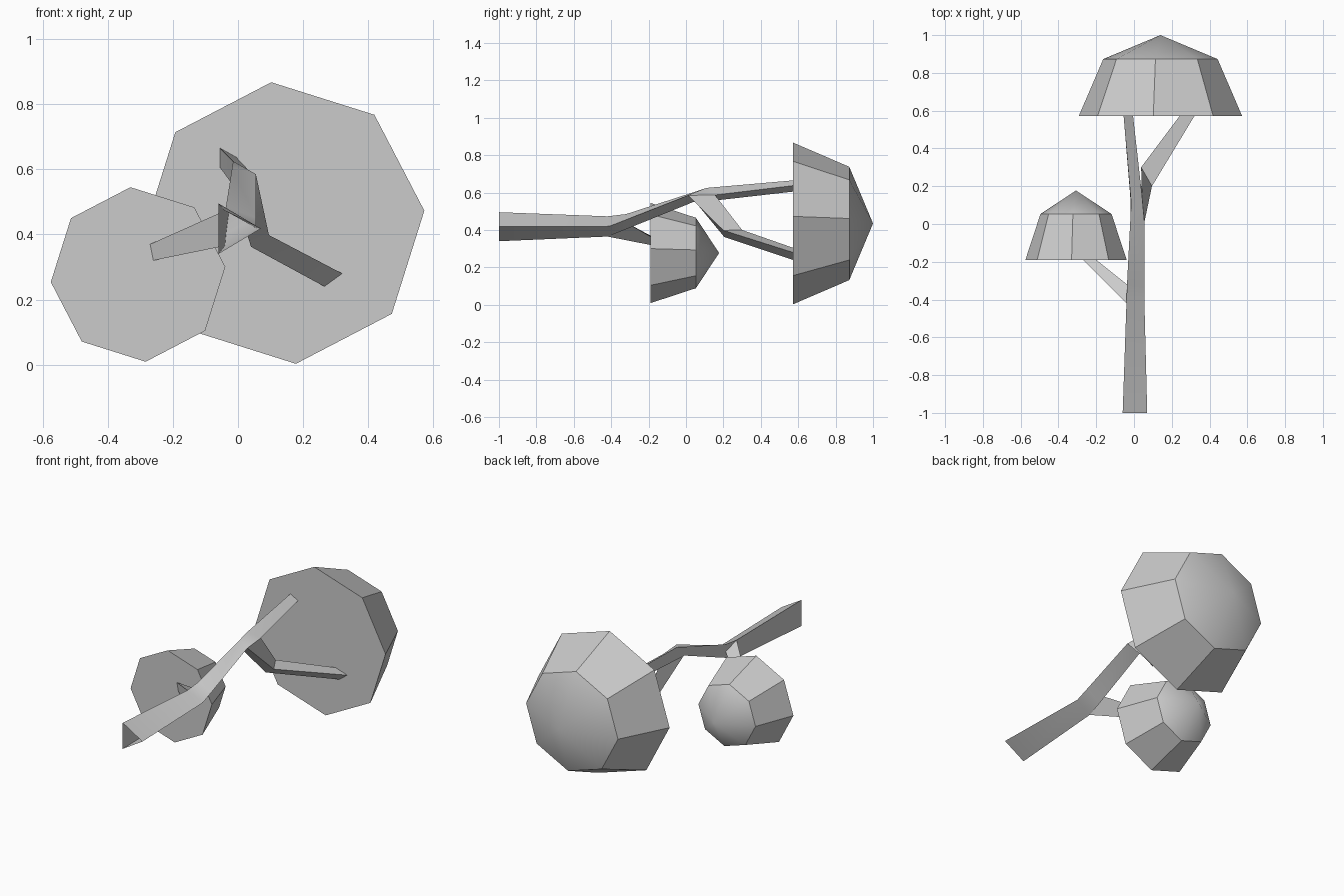
import bpy, bmesh, math

cube = bpy.data.objects.get("Cube")
if cube:
    bpy.data.objects.remove(cube, do_unlink=True)

# Single plain grey for the whole tree
grey = bpy.data.materials.new("plain_grey")
grey.use_nodes = True
grey.diffuse_color = (0.6, 0.6, 0.6, 1)
grey.node_tree.nodes["Principled BSDF"].inputs["Base Color"].default_value = (0.6, 0.6, 0.6, 1)


def finish(name, bm):
    bmesh.ops.recalc_face_normals(bm, faces=bm.faces)
    mesh = bpy.data.meshes.new(name)
    bm.to_mesh(mesh)
    bm.free()
    mesh.materials.append(grey)
    obj = bpy.data.objects.new(name, mesh)
    bpy.context.collection.objects.link(obj)
    bpy.ops.object.select_all(action='DESELECT')
    obj.select_set(True)
    bpy.context.view_layer.objects.active = obj
    bpy.ops.object.shade_smooth_by_angle(angle=math.radians(30))
    return obj


def bridge(bm, lower, upper):
    n = len(lower)
    for i in range(n):
        j = (i + 1) % n
        bm.faces.new((lower[i], lower[j], upper[j], upper[i]))


def limb(name, sections):
    """Open tube through three-sided sections (upper, lower, ridge)."""
    bm = bmesh.new()
    rings = [[bm.verts.new(p) for p in s] for s in sections]
    for a, b in zip(rings, rings[1:]):
        bridge(bm, a, b)
    return finish(name, bm)


def canopy(name, x, z, base, shoulder, tip, sides=8, turn=math.radians(5)):
    """Domed cap along +y; base and shoulder are (y, radius)."""
    bm = bmesh.new()
    rings = []
    for y, r in (base, shoulder):
        angles = [turn + math.tau * i / sides for i in range(sides)]
        rings.append([bm.verts.new((x + r * math.cos(a), y, z + r * math.sin(a)))
                      for a in angles])
    bridge(bm, *rings)
    bm.faces.new(rings[0])
    apex = bm.verts.new((x, tip, z))
    for i in range(sides):
        bm.faces.new((rings[1][i], rings[1][(i + 1) % sides], apex))
    return finish(name, bm)


# Canopies
canopy("large_canopy", 0.14, 0.435, (0.572, 0.434), (0.873, 0.304), 1.0)
canopy("small_canopy", -0.307, 0.277, (-0.19, 0.269), (0.053, 0.189), 0.177)

# Trunk with its bends
limb("trunk", [
    [(-0.06, -1, 0.495), (-0.06, -1, 0.34), (0.07, -1, 0.418)],
    [(-0.04, -0.42, 0.473), (-0.04, -0.42, 0.365), (0.055, -0.41, 0.42)],
    [(-0.037, -0.32, 0.485), (-0.037, -0.33, 0.4), (0.055, -0.33, 0.451)],
    [(-0.018, 0.05, 0.605), (-0.018, 0.04, 0.55), (0.055, 0.01, 0.585)],
    [(-0.015, 0.11, 0.625), (-0.02, 0.15, 0.557), (0.042, 0.155, 0.587)],
    [(-0.055, 0.572, 0.665), (-0.055, 0.572, 0.605), (-0.005, 0.572, 0.637)],
])

# Side branches
limb("large_branch", [
    [(0.042, 0.155, 0.587), (-0.018, 0.05, 0.55), (0.055, 0.01, 0.585)],
    [(0.038, 0.3, 0.4), (0.04, 0.205, 0.362), (0.095, 0.2, 0.398)],
    [(0.242, 0.572, 0.305), (0.265, 0.572, 0.24), (0.32, 0.572, 0.28)],
])
limb("small_branch", [
    [(-0.04, -0.42, 0.473), (-0.04, -0.42, 0.365), (-0.037, -0.32, 0.44)],
    [(-0.27, -0.19, 0.37), (-0.26, -0.19, 0.32), (-0.2, -0.19, 0.365)],
])
